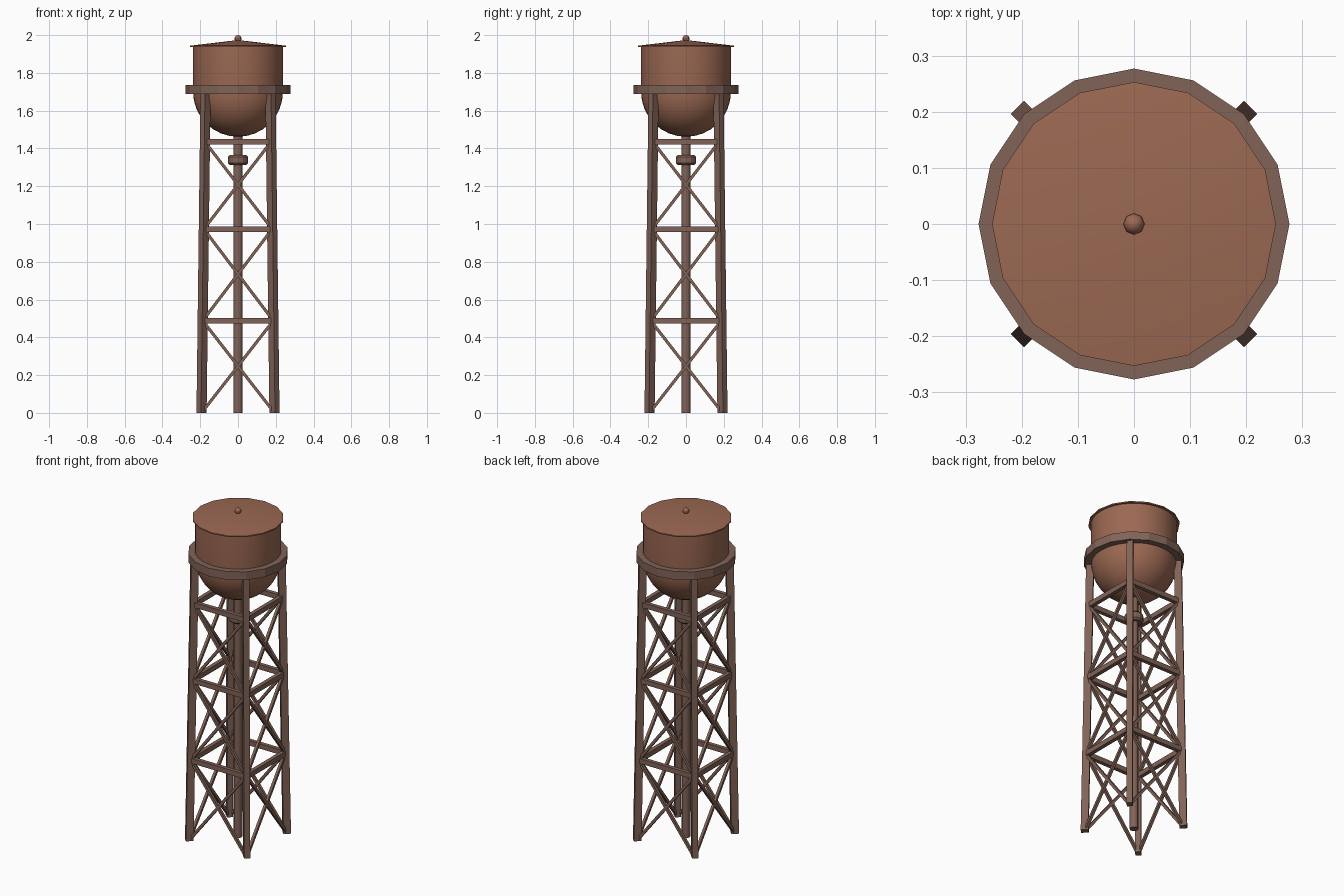
import bpy, bmesh
from math import sin, cos, pi, sqrt
from mathutils import Vector

if "Cube" in bpy.data.objects:
    bpy.data.objects.remove(bpy.data.objects["Cube"])


def material(name, color):
    m = bpy.data.materials.new(name)
    m.diffuse_color = (*color, 1)
    m.use_nodes = True
    m.node_tree.nodes["Principled BSDF"].inputs["Base Color"].default_value = m.diffuse_color
    return m


TANK = material("tank_brown", (0.33, 0.14, 0.085))
STEEL = material("steel_brown", (0.22, 0.125, 0.095))


def finish(bm, name, mat, smooth=False):
    bmesh.ops.recalc_face_normals(bm, faces=bm.faces)
    mesh = bpy.data.meshes.new(name)
    bm.to_mesh(mesh)
    bm.free()
    mesh.materials.append(mat)
    ob = bpy.data.objects.new(name, mesh)
    bpy.context.collection.objects.link(ob)
    if smooth:
        bpy.ops.object.select_all(action='DESELECT')
        ob.select_set(True)
        bpy.context.view_layer.objects.active = ob
        bpy.ops.object.shade_smooth_by_angle(angle=0.6)
    return ob


def lathe(name, profile, sides, mat, smooth=False, closed=False):
    """Turn (radius, z) points round the z axis; radius 0 makes a pole."""
    bm = bmesh.new()
    rings = []
    for r, z in profile:
        if r == 0:
            rings.append([bm.verts.new((0, 0, z))] * sides)
        else:
            rings.append([bm.verts.new((r * cos(2 * pi * i / sides),
                                        r * sin(2 * pi * i / sides), z)) for i in range(sides)])
    pairs = list(zip(rings, rings[1:]))
    if closed:
        pairs.append((rings[-1], rings[0]))
    for a, b in pairs:
        for i in range(sides):
            j = (i + 1) % sides
            bm.faces.new(list(dict.fromkeys((a[i], a[j], b[j], b[i]))))
    return finish(bm, name, mat, smooth)


def beam(name, p, q, u, v):
    """Bar from p to q whose cross-section has half-axes u and v."""
    bm = bmesh.new()
    ends = [[bm.verts.new(c + s * u + t * v) for s, t in ((-1, -1), (1, -1), (1, 1), (-1, 1))]
            for c in (p, q)]
    a, b = ends
    bm.faces.new(a)
    bm.faces.new(b)
    for i in range(4):
        j = (i + 1) % 4
        bm.faces.new((a[i], a[j], b[j], b[i]))
    return finish(bm, name, STEEL)


# Tank: round bowl below a straight wall
R = 0.238
bowl = [(0, 1.462)] + [(R * sin(a), 1.70 - R * cos(a)) for a in (pi / 2 * k / 8 for k in range(1, 9))]
lathe("tank", bowl + [(R, 1.942), (0, 1.942)], 32, TANK, True)

# Roof, finial and ring girder
lathe("roof", [(0, 1.937), (0.253, 1.937), (0.253, 1.944), (0, 1.974)], 16, TANK, True)
lathe("finial", [(0, 1.962)] + [(0.019 * sin(a), 1.981 - 0.019 * cos(a))
      for a in (pi * k / 6 for k in range(1, 6))] + [(0, 2.0)], 8, TANK, True)
lathe("ring_girder", [(0.228, 1.687), (0.277, 1.687), (0.277, 1.737), (0.228, 1.737)],
      16, STEEL, closed=True)

# Riser pipe and its collar
lathe("riser_pipe", [(0, 0), (0.024, 0), (0.024, 1.48), (0, 1.48)], 12, STEEL, True)
lathe("riser_collar", [(0, 1.312), (0.042, 1.312), (0.052, 1.322), (0.052, 1.356),
                       (0.042, 1.366), (0, 1.366)], 12, STEEL)

# Four leaning legs with three tiers of bracing
LEG_TOP = 1.70
LEVELS = [0.0, 0.488, 0.973, 1.435]


def corner(k, z):
    r = 0.273 + (0.243 - 0.273) * z / LEG_TOP
    a = pi / 4 + k * pi / 2
    return Vector((r * cos(a), r * sin(a), z))


for k in range(4):
    radial = Vector((cos(pi / 4 + k * pi / 2), sin(pi / 4 + k * pi / 2), 0))
    tangent = Vector((-radial.y, radial.x, 0))
    beam(f"leg_{k + 1}", corner(k, 0), corner(k, LEG_TOP), radial * 0.021, tangent * 0.017)

    face_out = (corner(k, 0) + corner(k + 1, 0)).normalized()
    for t, (z0, z1) in enumerate(zip(LEVELS, LEVELS[1:]), 1):
        beam(f"strut_{k + 1}_{t}", corner(k, z1), corner(k + 1, z1),
             face_out * 0.012, Vector((0, 0, 0.015)))
        for side, (i, j) in (("a", (k, k + 1)), ("b", (k + 1, k))):
            # Keep the foot ends of the lowest diagonals above ground
            p, q = corner(i, z0), corner(j, z1)
            if z0 == 0:
                p = p.lerp(q, 0.03)
            across = (q - p).cross(face_out).normalized()
            beam(f"diagonal_{k + 1}_{t}{side}", p, q, face_out * 0.008, across * 0.008)
